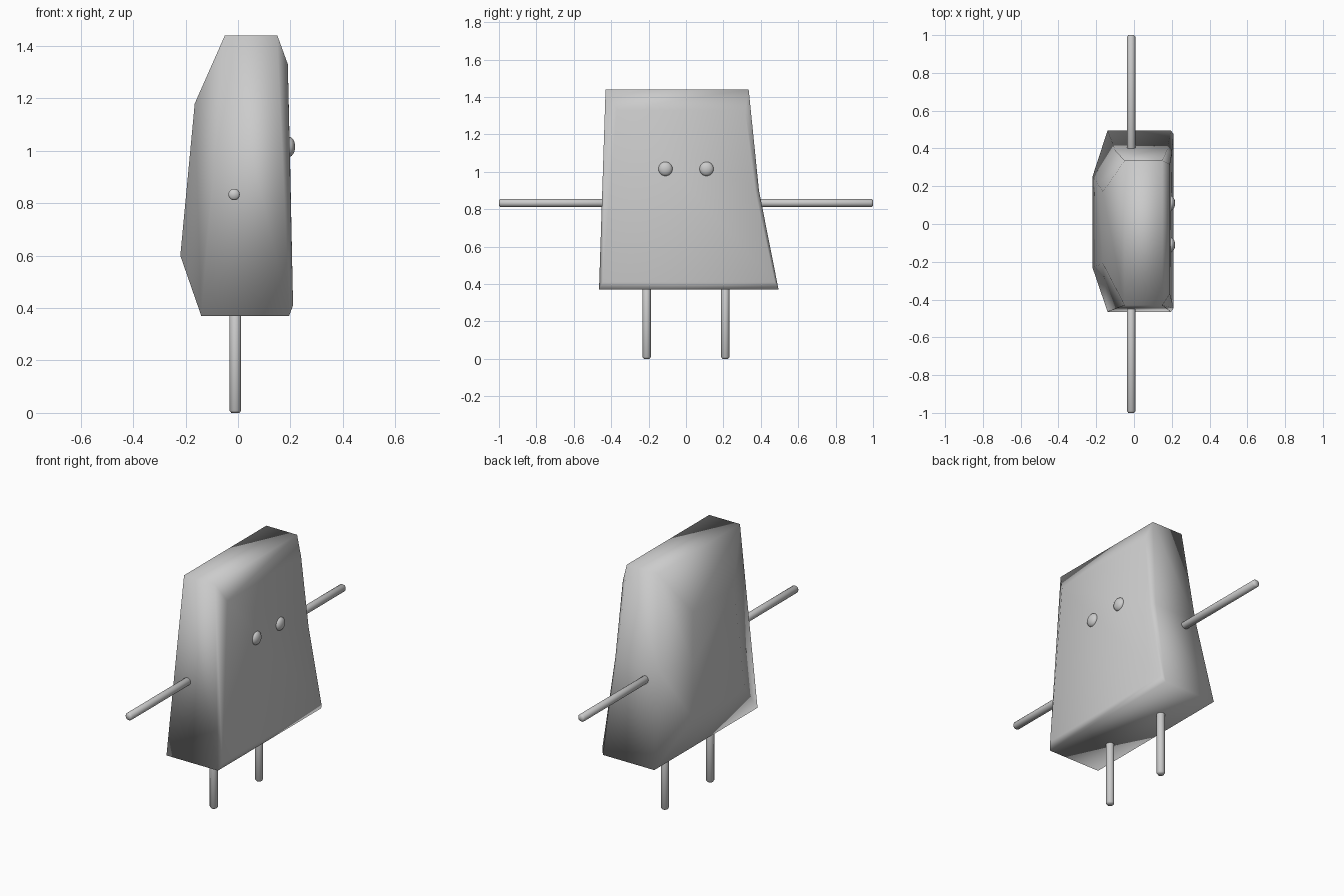
import bpy, bmesh
from mathutils import Vector

if "Cube" in bpy.data.objects:
    bpy.data.objects.remove(bpy.data.objects["Cube"])

grey = bpy.data.materials.new("light grey")
grey.diffuse_color = (0.6, 0.6, 0.6, 1)
grey.use_nodes = True
grey.node_tree.nodes["Principled BSDF"].inputs["Base Color"].default_value = grey.diffuse_color


def finish(bm, name):
    bmesh.ops.recalc_face_normals(bm, faces=bm.faces)
    for f in bm.faces:
        f.smooth = True
    me = bpy.data.meshes.new(name)
    bm.to_mesh(me)
    bm.free()
    me.materials.append(grey)
    ob = bpy.data.objects.new(name, me)
    bpy.context.collection.objects.link(ob)
    return ob


# Body: four slanted outlines from back to front
# (x, y0, y1, z) bottom; (x, y, z) kink on the +y side; (x, y0, y1, z) top
rings = [
    ((-0.22, -0.23, 0.25, 0.60), (-0.19, 0.21, 0.90), (-0.165, -0.21, 0.17, 1.18)),
    ((-0.14, -0.465, 0.495, 0.37), (-0.10, 0.39, 0.90), (-0.05, -0.43, 0.335, 1.44)),
    ((0.195, -0.465, 0.495, 0.37), (0.175, 0.39, 0.90), (0.15, -0.43, 0.335, 1.44)),
    ((0.21, -0.445, 0.475, 0.41), (0.20, 0.37, 0.90), (0.19, -0.37, 0.315, 1.33)),
]
bm = bmesh.new()
loops = []
for (xb, b0, b1, zb), mid, (xt, t0, t1, zt) in rings:
    pts = [(xb, b0, zb), (xb, b1, zb), mid, (xt, t1, zt), (xt, t0, zt)]
    loops.append([bm.verts.new(p) for p in pts])
for a, b in zip(loops, loops[1:]):
    for i in range(5):
        j = (i + 1) % 5
        bm.faces.new((a[i], a[j], b[j], b[i]))
bm.faces.new(loops[0])
bm.faces.new(loops[-1])
finish(bm, "body")


# Round rod with softened ends, for the limbs
def rod(name, start, end, r=0.022):
    start, end = Vector(start), Vector(end)
    d = end - start
    rot = d.to_track_quat('Z', 'Y')
    n = 20
    bm = bmesh.new()
    prof = [(r * 0.7, 0), (r, r * 0.4), (r, d.length - r * 0.4), (r * 0.7, d.length)]
    rows = []
    for rad, h in prof:
        c = bmesh.ops.create_circle(bm, segments=n, radius=rad)['verts']
        for v in c:
            v.co = start + rot @ (v.co + Vector((0, 0, h)))
        rows.append(c)
    for a, b in zip(rows, rows[1:]):
        for i in range(n):
            j = (i + 1) % n
            bm.faces.new((a[i], a[j], b[j], b[i]))
    bm.faces.new(rows[0])
    bm.faces.new(rows[-1])
    finish(bm, name)


# Arms, legs and eyes on both sides
for side, s in (("left", -1), ("right", 1)):
    rod(side + "_arm", (-0.015, s * 0.36, 0.833), (-0.015, s * 1.0, 0.833))
    rod(side + "_leg", (-0.01, s * 0.21, 0.42), (-0.01, s * 0.21, 0.0))
    bm = bmesh.new()
    bmesh.ops.create_uvsphere(bm, u_segments=24, v_segments=14, radius=1)
    for v in bm.verts:
        v.co = Vector((0.195 + 0.023 * v.co.x, s * 0.11 + 0.038 * v.co.y,
                       1.015 + 0.038 * v.co.z))
    finish(bm, side + "_eye")
